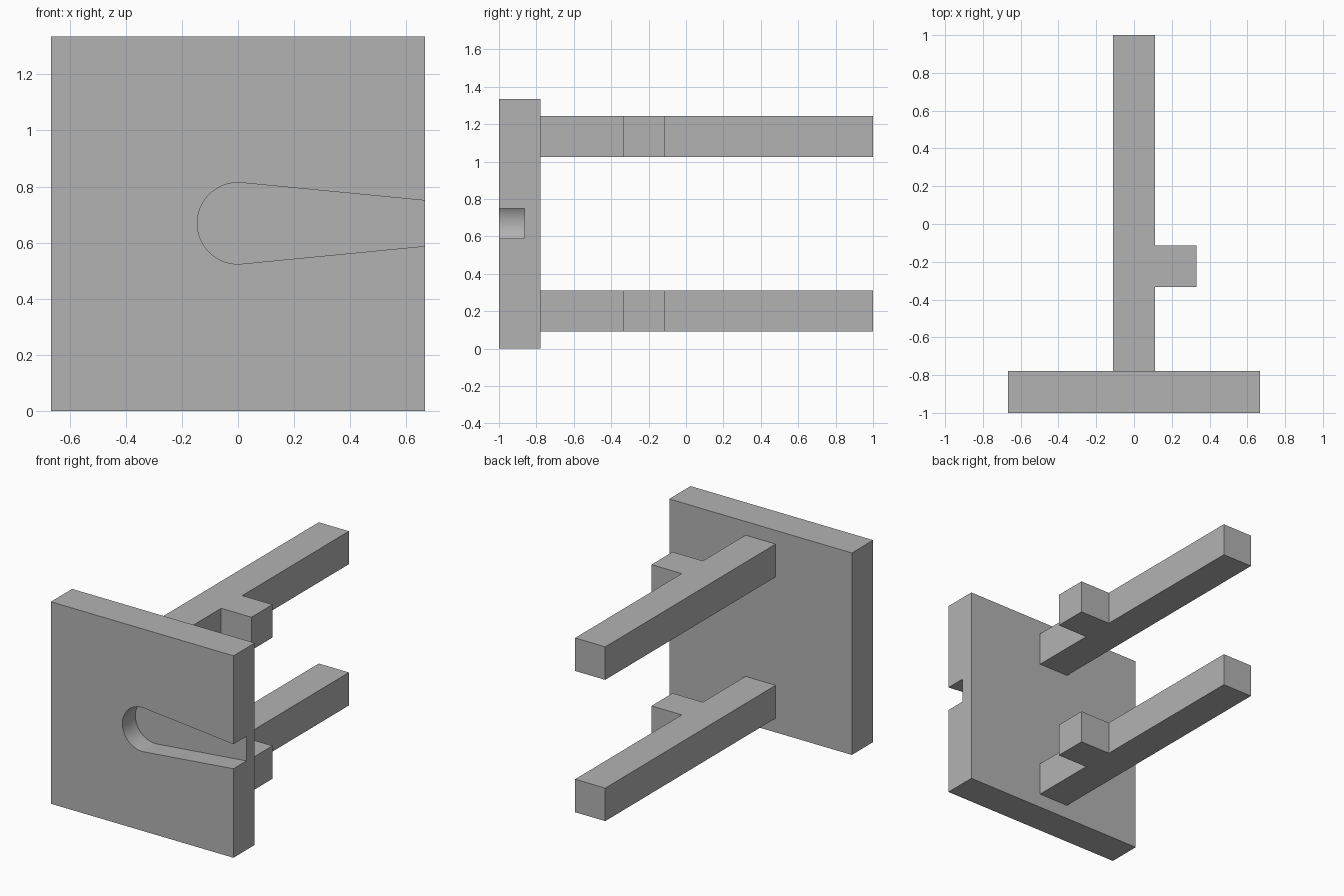
import bpy, bmesh, math
from mathutils import Vector

cube = bpy.data.objects.get("Cube")
if cube:
    bpy.data.objects.remove(cube, do_unlink=True)

grey = bpy.data.materials.new("plain grey")
grey.use_nodes = True
colour = (0.45, 0.45, 0.45, 1)
grey.diffuse_color = colour
grey.node_tree.nodes["Principled BSDF"].inputs["Base Color"].default_value = colour


def prism(name, outline, offset):
    """Extrude a closed outline of 3D points along an offset."""
    bm = bmesh.new()
    face = bm.faces.new([bm.verts.new(p) for p in outline])
    top = bmesh.ops.extrude_face_region(bm, geom=[face])["geom"]
    bmesh.ops.translate(bm, vec=Vector(offset),
                        verts=[v for v in top if isinstance(v, bmesh.types.BMVert)])
    bmesh.ops.recalc_face_normals(bm, faces=bm.faces)
    mesh = bpy.data.meshes.new(name)
    bm.to_mesh(mesh)
    bm.free()
    mesh.materials.append(grey)
    obj = bpy.data.objects.new(name, mesh)
    bpy.context.collection.objects.link(obj)
    return obj


HALF, FRONT, BACK = 0.667, -1.0, -0.778

# Square front plate
plate = prism("front_plate",
              [(x, FRONT, z) for x, z in ((-HALF, 0), (HALF, 0), (HALF, 2 * HALF), (-HALF, 2 * HALF))],
              (0, BACK - FRONT, 0))

# Tapered slot with a round inner end, open at the plate's left edge
SLOT_Z, RADIUS, STEPS = 0.669, 0.145, 48
start, end = math.radians(84.5), math.radians(275.5)
angles = [start + (end - start) * i / STEPS for i in range(STEPS + 1)]
slot = [(RADIUS * math.cos(a), FRONT - 0.1, SLOT_Z + RADIUS * math.sin(a)) for a in angles]
slot += [(0.75, FRONT - 0.1, SLOT_Z + s * 0.073) for s in (-1, 1)]
cutter = prism("slot_cutter", slot, (0, 0.236, 0))

cut = plate.modifiers.new("slot", "BOOLEAN")
cut.operation = "DIFFERENCE"
cut.solver = "EXACT"
cut.object = cutter
bpy.context.view_layer.objects.active = plate
plate.select_set(True)
bpy.ops.object.modifier_apply(modifier=cut.name)
bpy.data.objects.remove(cutter, do_unlink=True)
bpy.ops.object.shade_smooth_by_angle(angle=math.radians(30))

# Two rear bars, each with a side stub
W = 0.11
bar = [(-W, BACK), (W, BACK), (W, -0.333), (0.331, -0.333),
       (0.331, -0.113), (W, -0.113), (W, 1), (-W, 1)]
for name, z in (("lower_bar", 0.093), ("upper_bar", 1.026)):
    prism(name, [(x, y, z) for x, y in bar], (0, 0, 0.218))
